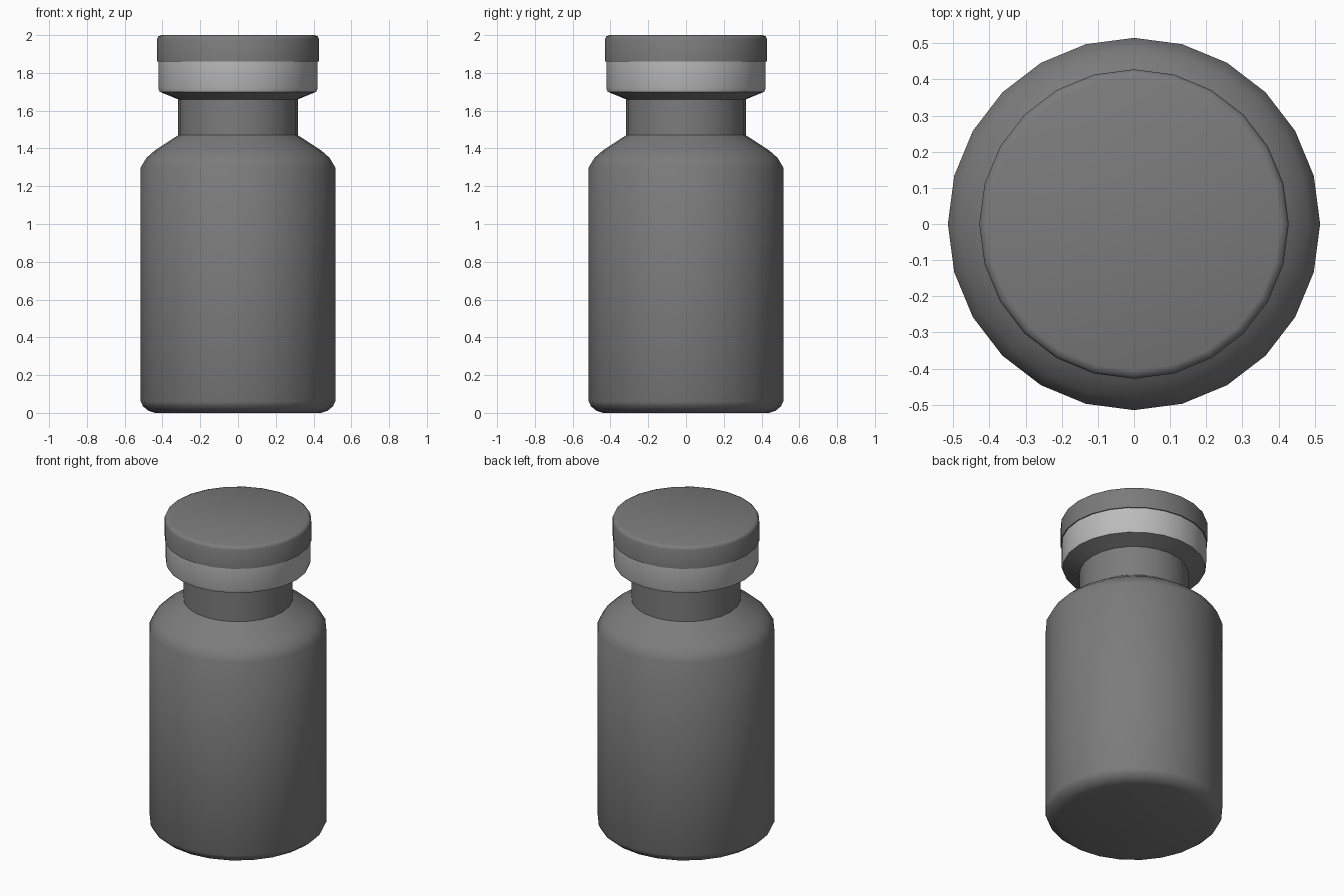
import bpy, bmesh, math

if "Cube" in bpy.data.objects:
    bpy.data.objects.remove(bpy.data.objects["Cube"])

SIDES = 24


def material(name, v):
    m = bpy.data.materials.new(name)
    m.diffuse_color = (v, v, v, 1)
    m.use_nodes = True
    m.node_tree.nodes["Principled BSDF"].inputs["Base Color"].default_value = m.diffuse_color
    return m


def lathe(name, profile, mat):
    """Closed surface of revolution; profile is (radius, z) from bottom to top."""
    bm = bmesh.new()
    rings = []
    for r, z in profile:
        rings.append([bm.verts.new((r * math.cos(math.tau * i / SIDES),
                                    r * math.sin(math.tau * i / SIDES), z))
                      for i in range(SIDES)])
    for a, b in zip(rings, rings[1:]):
        for i in range(SIDES):
            j = (i + 1) % SIDES
            bm.faces.new((a[i], a[j], b[j], b[i]))
    bm.faces.new(rings[0][::-1])
    bm.faces.new(rings[-1])
    me = bpy.data.meshes.new(name)
    bm.to_mesh(me)
    bm.free()
    ob = bpy.data.objects.new(name, me)
    bpy.context.collection.objects.link(ob)
    me.materials.append(mat)
    bpy.ops.object.select_all(action='DESELECT')
    ob.select_set(True)
    bpy.context.view_layer.objects.active = ob
    bpy.ops.object.shade_smooth_by_angle(angle=math.radians(50))
    return ob


grey = material("mid_grey", 0.2)
light = material("light_grey", 0.5)

# Vial: rounded base, straight wall, shoulder, neck and flared lip
lathe("vial_body", [(0.44, 0), (0.475, 0.012), (0.503, 0.035), (0.515, 0.06),
                    (0.515, 1.30), (0.485, 1.35), (0.44, 1.39),
                    (0.317, 1.47), (0.317, 1.66), (0.415, 1.70),
                    (0.415, 1.715)], grey)

# Pale crimp band around the lip
lathe("crimp_band", [(0.415, 1.70), (0.422, 1.72), (0.422, 1.86)], light)

# Flat cap
lathe("cap", [(0.428, 1.86), (0.428, 1.98), (0.422, 1.993), (0.405, 2.0)], grey)
